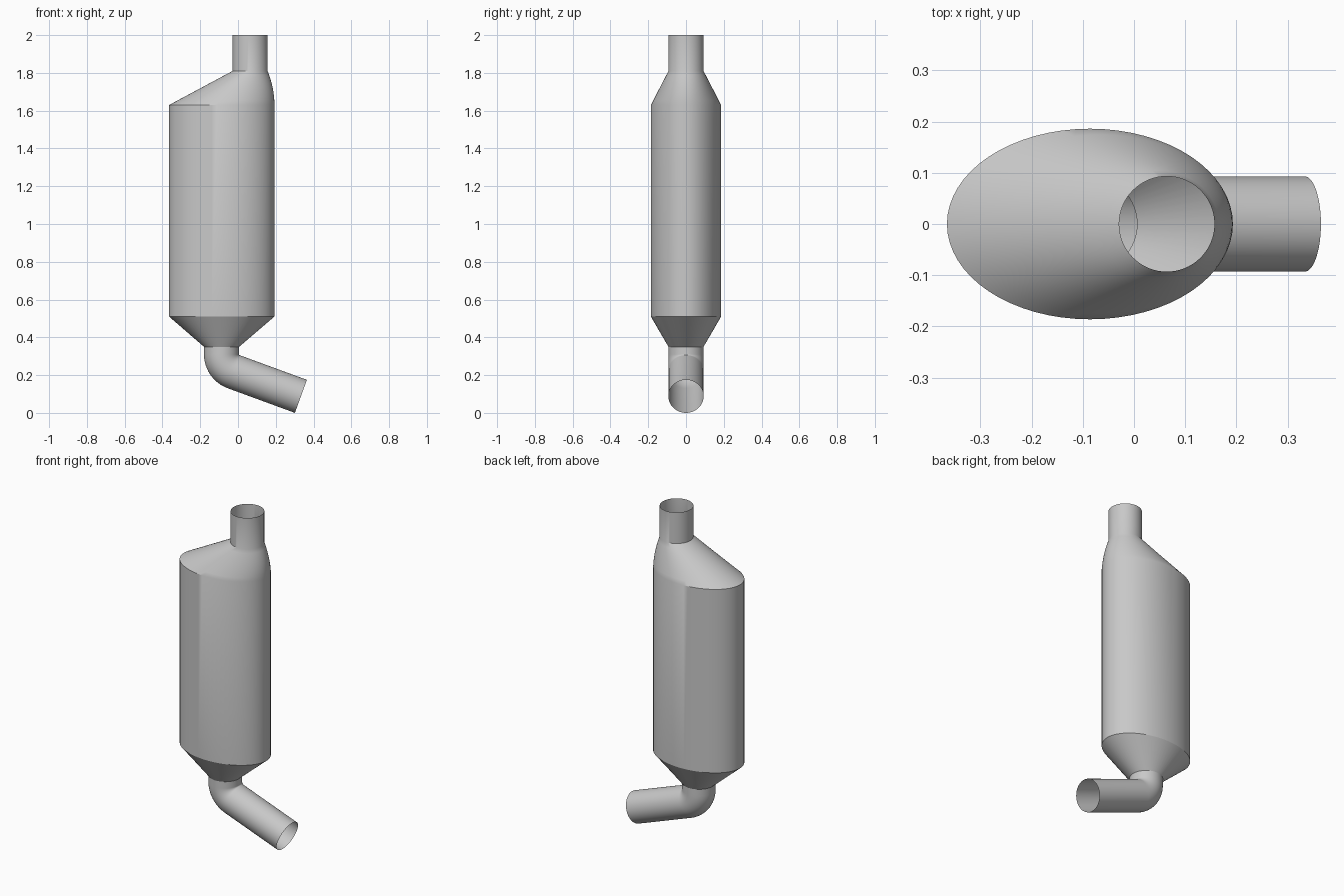
import bpy
import bmesh
from math import sin, cos, pi, radians
from mathutils import Vector

cube = bpy.data.objects.get("Cube")
if cube:
    bpy.data.objects.remove(cube, do_unlink=True)

SIDES = 64
PIPE_R = 0.093

steel = bpy.data.materials.new("grey_steel")
steel.use_nodes = True
colour = (0.58, 0.58, 0.58, 1)
steel.diffuse_color = colour
steel.node_tree.nodes["Principled BSDF"].inputs["Base Color"].default_value = colour


def ring(x, z, rx=PIPE_R, ry=PIPE_R, tilt=0.0):
    """Ellipse about (x, 0, z), tilted about the y axis."""
    pts = []
    for i in range(SIDES):
        a = 2 * pi * i / SIDES
        u = rx * cos(a)
        pts.append(Vector((x + u * cos(tilt), ry * sin(a), z + u * sin(tilt))))
    return pts


def loft(name, rings):
    """Open-ended sheet through rings listed from bottom to top."""
    bm = bmesh.new()
    loops = [[bm.verts.new(p) for p in r] for r in rings]
    for low, high in zip(loops, loops[1:]):
        for i in range(SIDES):
            j = (i + 1) % SIDES
            bm.faces.new((low[i], low[j], high[j], high[i]))
    mesh = bpy.data.meshes.new(name)
    bm.to_mesh(mesh)
    bm.free()
    mesh.materials.append(steel)
    obj = bpy.data.objects.new(name, mesh)
    bpy.context.collection.objects.link(obj)
    bpy.ops.object.select_all(action='DESELECT')
    obj.select_set(True)
    bpy.context.view_layer.objects.active = obj
    bpy.ops.object.shade_smooth_by_angle(angle=radians(30))
    return obj


# Canister: lower cone, oval body, offset shoulder and outlet pipe in one sheet
left, right, depth = -0.365, 0.193, 0.186
low_x, top_x = -0.087, 0.064
mid, half = (left + right) / 2, (right - left) / 2
shell = [ring(low_x, 0.35), ring(mid, 0.51, half, depth)]
STEPS = 8
for k in range(STEPS + 1):
    t = k / STEPS
    # straight slope on one side, rounded shoulder on the other
    x0 = left + (top_x - PIPE_R - left) * t
    x1 = right + (top_x + PIPE_R - right) * t * t
    shell.append(ring((x0 + x1) / 2, 1.63 + 0.18 * t,
                      (x1 - x0) / 2, depth + (PIPE_R - depth) * t))
shell.append(ring(top_x, 2.0))
loft("canister_shell", shell)

# Inlet pipe: angled straight run, tight elbow, short upright neck
turn = radians(70)
bend_r = 0.098
bend_x, bend_z = low_x + bend_r, 0.31
pipe = [ring(0.333, 0.0875, tilt=turn)]
for k in range(13):
    a = turn * (1 - k / 12)
    pipe.append(ring(bend_x - bend_r * cos(a), bend_z - bend_r * sin(a), tilt=a))
pipe.append(ring(low_x, 0.35))
loft("inlet_pipe", pipe)
